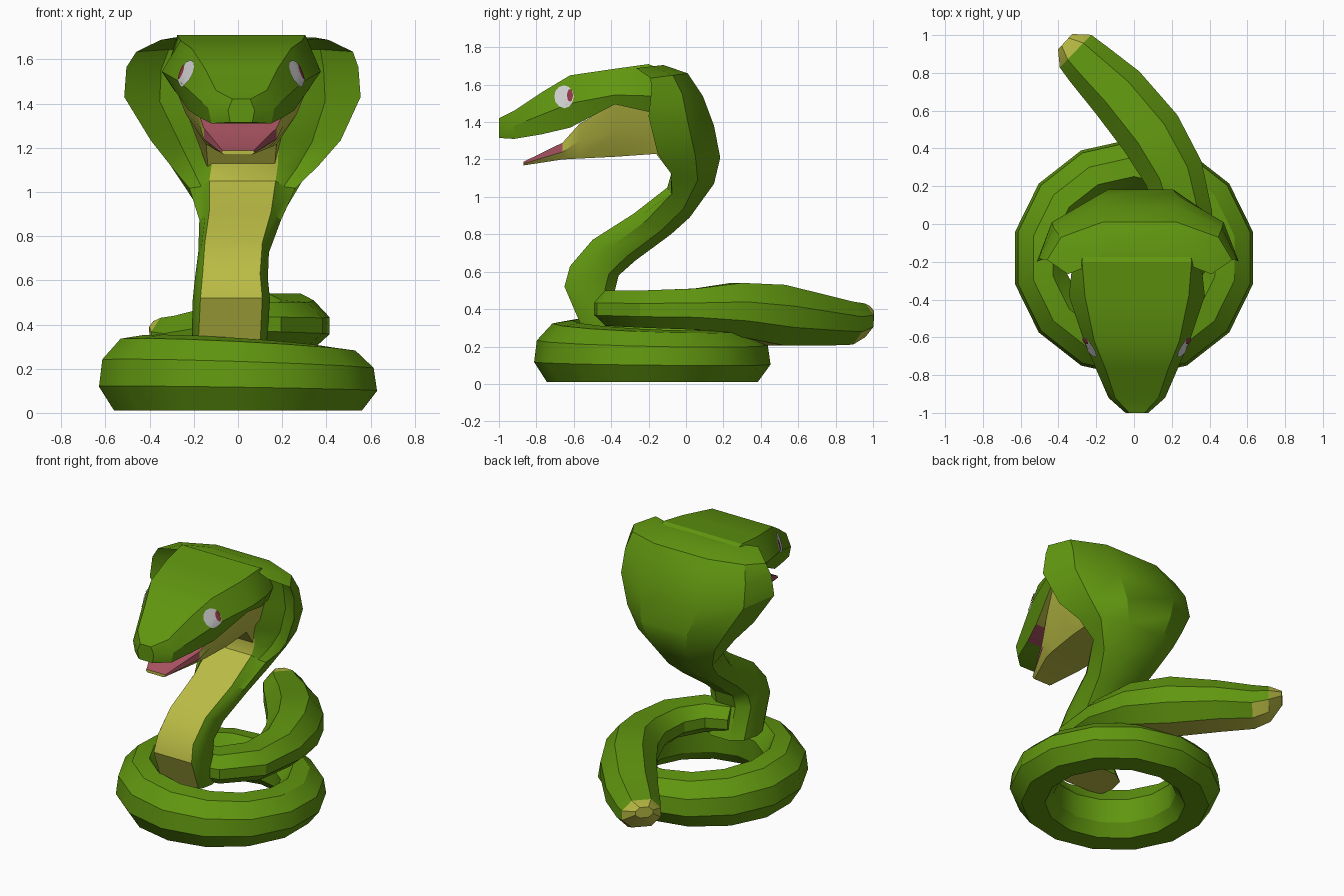
import bpy, bmesh, math
from mathutils import Vector
from mathutils.bvhtree import BVHTree

if "Cube" in bpy.data.objects:
    bpy.data.objects.remove(bpy.data.objects["Cube"])


def material(name, rgb):
    m = bpy.data.materials.new(name)
    m.diffuse_color = (*rgb, 1)
    m.use_nodes = True
    m.node_tree.nodes["Principled BSDF"].inputs["Base Color"].default_value = m.diffuse_color
    return m


GREEN = material("scale_green", (0.118, 0.305, 0.005))
YELLOW = material("belly_yellow", (0.49, 0.50, 0.058))
PINK = material("mouth_pink", (0.38, 0.085, 0.115))
WHITE = material("eye_white", (0.66, 0.66, 0.66))
RED = material("pupil_red", (0.28, 0.04, 0.06))


def finish(bm, name, mats, angle=30):
    me = bpy.data.meshes.new(name)
    bm.to_mesh(me)
    bm.free()
    for m in mats:
        me.materials.append(m)
    ob = bpy.data.objects.new(name, me)
    bpy.context.collection.objects.link(ob)
    bpy.ops.object.select_all(action='DESELECT')
    bpy.context.view_layer.objects.active = ob
    ob.select_set(True)
    bpy.ops.object.shade_smooth_by_angle(angle=math.radians(angle))
    return ob


def loft(rings, rule=lambda i, j: 0, loop=False, cap_mats=(0, 0)):
    """Skin rings of points; rule(i, j) gives the material of strip j in segment i."""
    bm = bmesh.new()
    vs = [[bm.verts.new(p) for p in r] for r in rings]
    n, k = len(vs), len(vs[0])
    for i in range(n if loop else n - 1):
        a, b = vs[i], vs[(i + 1) % n]
        for j in range(k):
            q = (j + 1) % k
            bm.faces.new((a[j], a[q], b[q], b[j])).material_index = rule(i, j)
    if not loop:
        for r, m in ((vs[0], cap_mats[0]), (vs[-1], cap_mats[1])):
            bm.faces.new(r).material_index = m
    bmesh.ops.recalc_face_normals(bm, faces=bm.faces)
    return bm


# Bottom coil: a slightly tilted ring with a chunky eight-sided section
section = [(.645, .11), (.63, .22), (.545, .305), (.44, .32),
           (.365, .22), (.375, .08), (.43, .01), (.575, .01)]
rings = []
for i in range(14):
    a = 2 * math.pi * (i + .5) / 14
    rings.append([(r * math.cos(a), -.18 + .98 * r * math.sin(a),
                   z * (1 - .09 * math.cos(a) - .06 * math.sin(a)) if z > .05 else z)
                  for r, z in section])
finish(loft(rings, loop=True), "bottom_coil", [GREEN])

# Upper coil and tail: x, y, bottom z, top z, half width
path = [(-.06, -.42, .32, .50, .11), (.12, -.37, .31, .50, .13), (.25, -.20, .30, .50, .14),
        (.27, .05, .29, .51, .145), (.21, .27, .25, .54, .16), (.09, .48, .205, .53, .17),
        (-.09, .70, .205, .475, .16), (-.24, .845, .21, .44, .135),
        (-.31, .915, .25, .43, .12), (-.365, .965, .345, .415, .055)]
tube = [(.5, 0), (1, .3), (1, .65), (.5, 1), (-.5, 1), (-1, .65), (-1, .3), (-.5, 0)]
rings = []
for i, (x, y, lo, hi, w) in enumerate(path):
    p, q = path[max(i - 1, 0)], path[min(i + 1, len(path) - 1)]
    d = Vector((q[0] - p[0], q[1] - p[1])).normalized()
    rings.append([(x + d.y * w * s, y - d.x * w * s, lo + (hi - lo) * t) for s, t in tube])
last = len(path) - 2
finish(loft(rings, lambda i, j: int(j == 7 or i == last or (i == last - 1 and j in (0, 6))),
            cap_mats=(0, 1)), "upper_coil_and_tail", [GREEN, YELLOW])

# Neck and hood: front y, z, back y, z, half belly, half width, centre x, hood amount
neck = [(-.56, .31, -.30, .31, .14, .17, -.04, 0), (-.65, .52, -.38, .50, .14, .175, -.03, 0),
        (-.62, .63, -.36, .58, .13, .165, -.03, 0), (-.50, .77, -.27, .66, .13, .16, -.02, 0),
        (-.28, .91, -.08, .80, .14, .185, .01, .1), (-.10, 1.05, .02, .89, .15, .24, .02, .3),
        (-.08, 1.12, .15, 1.07, .15, .335, .03, .6), (-.10, 1.23, .183, 1.21, .15, .43, .035, .9),
        (-.13, 1.42, .15, 1.38, .15, .535, .02, 1), (-.13, 1.56, .09, 1.54, .15, .525, .02, 1),
        (-.15, 1.64, .01, 1.66, .15, .49, .03, 1), (-.25, 1.69, -.12, 1.705, .15, .38, .03, .8)]
rings = []
for fy, fz, by, bz, b, w, cx, h in neck:
    half = [(b, 0), ((b + w) / 2 * (1 - h) + .7 * w * h, .12 + .13 * h),
            (w, .4 - .65 * h), (.85 * w, .8 - .3 * h), (.4 * w, 1)]
    loop = half + [(-x, t) for x, t in reversed(half)]
    rings.append([(cx + x, fy + (by - fy) * t, fz + (bz - fz) * t) for x, t in loop])
finish(loft(rings, lambda i, j: int(j == 9), cap_mats=(1, 0)),
       "neck_and_hood", [GREEN, YELLOW])


# Head parts share a centred section given as (half width, z) pairs
def head_ring(y, pts, cx=.015):
    return [(cx + x, y, z) for x, z in pts] + [(cx - x, y, z) for x, z in reversed(pts)]


head = [head_ring(-1.0, [(.05, 1.315), (.06, 1.37), (.04, 1.42)]),
        head_ring(-.92, [(.135, 1.31), (.15, 1.38), (.115, 1.46)]),
        head_ring(-.77, [(.185, 1.335), (.215, 1.44), (.165, 1.56)]),
        head_ring(-.62, [(.24, 1.37), (.28, 1.50), (.225, 1.65)]),
        head_ring(-.38, [(.325, 1.495), (.36, 1.545), (.275, 1.685)]),
        head_ring(-.20, [(.30, 1.455), (.34, 1.54), (.29, 1.71)]),
        head_ring(-.06, [(.27, 1.46), (.30, 1.54), (.27, 1.65)])]
underside = (0, 0, 1, 2, 2, 2)
bm = loft(head, lambda i, j: underside[i] if j == 5 else 0)
tree = BVHTree.FromBMesh(bm)
finish(bm, "head", [GREEN, PINK, YELLOW], 25)

# Lower jaw, throat and cheeks
jaw = [head_ring(-.87, [(.06, 1.168), (.075, 1.177), (.07, 1.187)], 0),
       head_ring(-.66, [(.13, 1.20), (.165, 1.24), (.165, 1.29)], .01),
       head_ring(-.57, [(.14, 1.205), (.19, 1.30), (.205, 1.39)]),
       head_ring(-.37, [(.16, 1.215), (.25, 1.35), (.315, 1.51)]),
       head_ring(-.16, [(.16, 1.23), (.24, 1.34), (.28, 1.47)]),
       head_ring(-.06, [(.15, 1.10), (.20, 1.28), (.24, 1.42)])]
finish(loft(jaw, lambda i, j: int((j == 2 and i < 2) or (i == 0 and j in (1, 3)))),
       "lower_jaw", [YELLOW, PINK])


# Eyes: thin ovals laid onto the sides of the head
def oval(name, side, y, z, ry, rz, lift, mat):
    def on_head(dy, dz):
        hit = tree.ray_cast(Vector((side * 2, y + dy, z + dz)), Vector((-side, 0, 0)))
        return hit[0] + hit[1] * lift
    bm = bmesh.new()
    loops = []
    for s in (.01, .5, 1):
        loops.append([bm.verts.new(on_head(ry * s * math.cos(math.tau * k / 12),
                                           rz * s * math.sin(math.tau * k / 12)))
                      for k in range(12)])
    bm.faces.new(loops[0])
    for a, b in zip(loops, loops[1:]):
        for k in range(12):
            q = (k + 1) % 12
            bm.faces.new((a[k], a[q], b[q], b[k]))
    bmesh.ops.recalc_face_normals(bm, faces=bm.faces)
    if sum(f.normal.x for f in bm.faces) * side < 0:
        bmesh.ops.reverse_faces(bm, faces=bm.faces)
    finish(bm, name, [mat])


for side, tag in ((-1, "left"), (1, "right")):
    oval("eye_" + tag, side, -.65, 1.535, .052, .06, .005, WHITE)
    oval("pupil_" + tag, side, -.617, 1.54, .015, .034, .008, RED)
